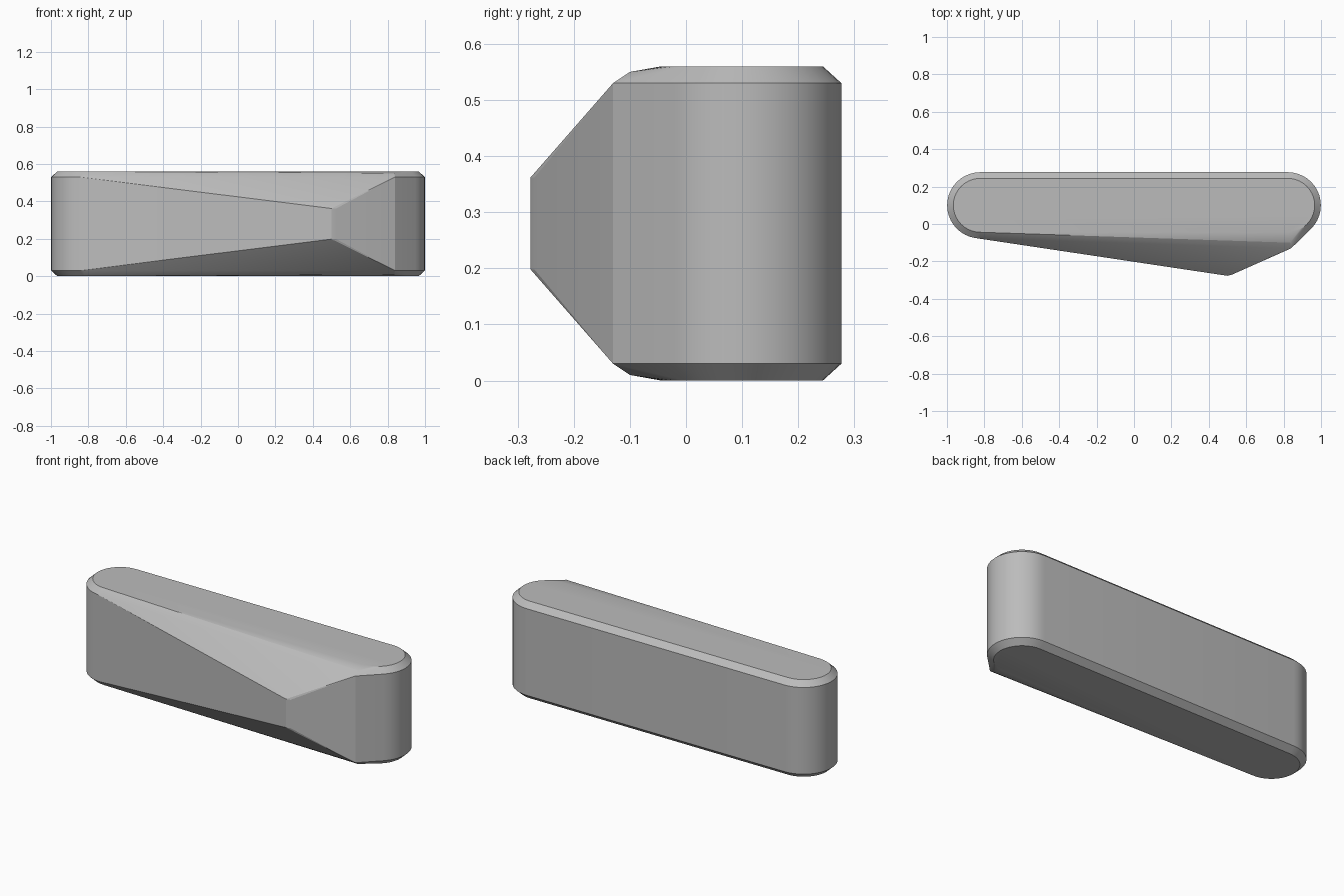
import bpy, bmesh, math

cube = bpy.data.objects.get("Cube")
if cube:
    bpy.data.objects.remove(cube)

HEIGHT = 0.56
BEVEL = 0.03
END_X, END_Y, RADIUS = 0.822, 0.1, 0.177
SEGMENTS = 20

grey = bpy.data.materials.new("plain grey")
grey.use_nodes = True
grey_colour = (0.5, 0.5, 0.5, 1)
grey.diffuse_color = grey_colour
grey.node_tree.nodes["Principled BSDF"].inputs["Base Color"].default_value = grey_colour


def stadium(radius):
    """Outline with two half-round ends."""
    points = []
    for side in (1, -1):
        for i in range(SEGMENTS + 1):
            a = math.pi * (i / SEGMENTS - 0.5)
            points.append((side * (END_X + radius * math.cos(a)), END_Y + radius * math.sin(a)))
    return points


# Lower half of the body: each level is a depth and its outline points
levels = [
    (0, stadium(RADIUS - 0.033)),
    (BEVEL, stadium(RADIUS) + [(0.84, -0.13)]),
    (0.01, [(0.835, -0.1)]),
    (0.198, [(0.475, -0.273), (0.5, -0.277), (0.525, -0.27)]),
]

# Mirror the levels top to bottom and wrap them in one faceted skin
bm = bmesh.new()
for z, outline in levels:
    for x, y in outline:
        bm.verts.new((x, y, z))
        bm.verts.new((x, y, HEIGHT - z))
hull = bmesh.ops.convex_hull(bm, input=bm.verts[:])
loose = {v for v in hull["geom_interior"] + hull["geom_unused"] if isinstance(v, bmesh.types.BMVert)}
bmesh.ops.delete(bm, geom=list(loose), context='VERTS')
bmesh.ops.dissolve_limit(bm, angle_limit=math.radians(0.5), verts=bm.verts[:], edges=bm.edges[:])
bmesh.ops.recalc_face_normals(bm, faces=bm.faces[:])

mesh = bpy.data.meshes.new("hold_body")
bm.to_mesh(mesh)
bm.free()
mesh.materials.append(grey)
body = bpy.data.objects.new("hold_body", mesh)
bpy.context.collection.objects.link(body)

# Smooth the round ends, keep the facet edges crisp
bpy.ops.object.select_all(action='DESELECT')
body.select_set(True)
bpy.context.view_layer.objects.active = body
bpy.ops.object.shade_smooth_by_angle(angle=math.radians(15))
